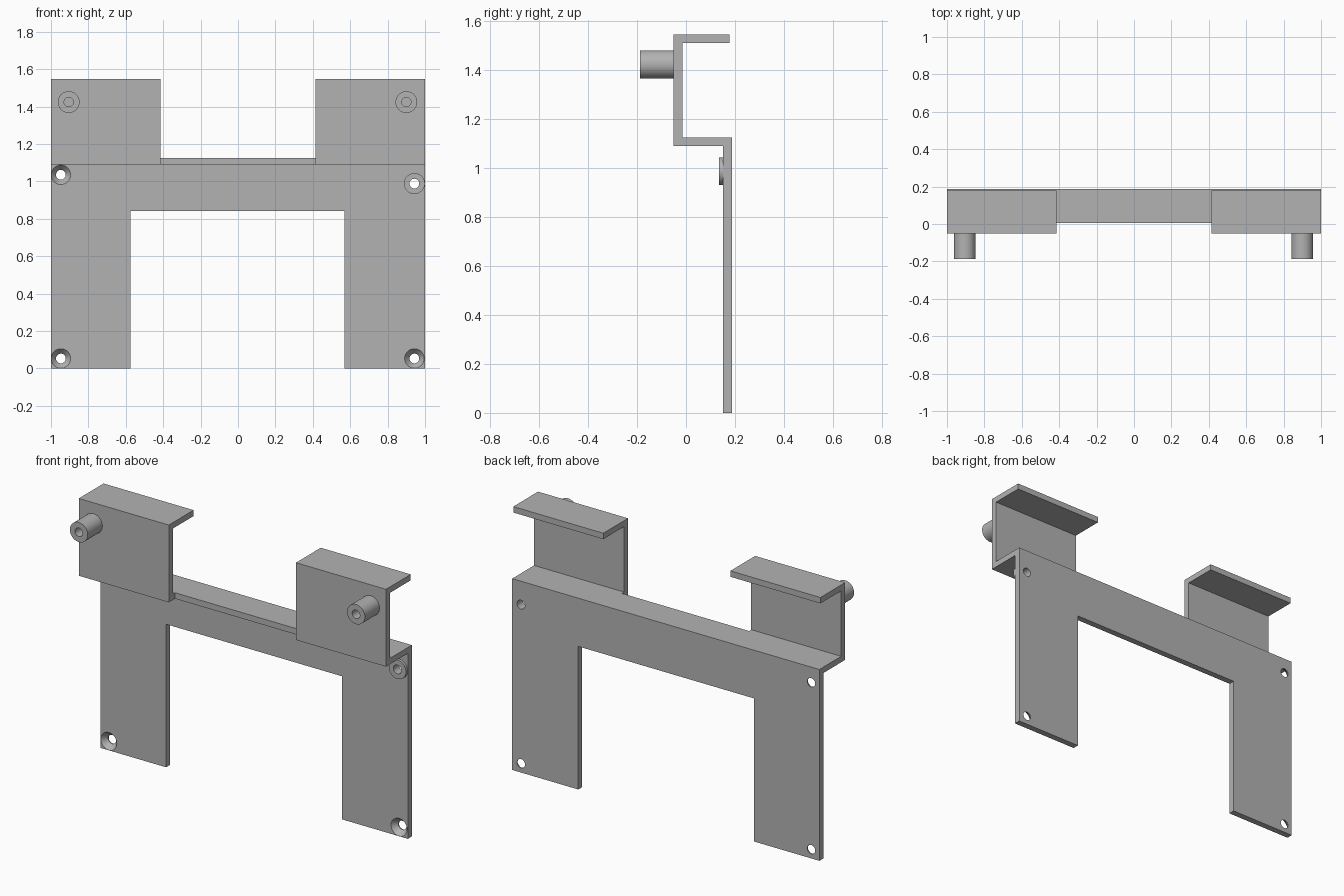
import bpy, bmesh, math
from mathutils import Matrix, Vector

cube = bpy.data.objects.get("Cube")
if cube:
    bpy.data.objects.remove(cube, do_unlink=True)

grey = bpy.data.materials.new("plain grey")
grey.use_nodes = True
GREY = (0.45, 0.45, 0.45, 1)
grey.diffuse_color = GREY
grey.node_tree.nodes["Principled BSDF"].inputs["Base Color"].default_value = GREY

FRONT, BACK = 0.151, 0.188      # mounting plate, front and back
TAB_FRONT, TAB_BACK = -0.052, -0.015
SHELF_LOW, SHELF_TOP, TOP = 1.091, 1.126, 1.546
TAB_IN = 0.414                  # inner edge of the raised tabs


def finish(name, bm):
    bmesh.ops.recalc_face_normals(bm, faces=bm.faces)
    mesh = bpy.data.meshes.new(name)
    bm.to_mesh(mesh)
    bm.free()
    mesh.materials.append(grey)
    obj = bpy.data.objects.new(name, mesh)
    bpy.context.collection.objects.link(obj)
    return obj


def extrude(name, points, axis, start, end):
    """Extrude a 2D outline along x, y or z between two positions."""
    bm = bmesh.new()
    def place(a, b):
        co = [a, b]
        co.insert(axis, start)
        return co
    face = bm.faces.new([bm.verts.new(place(a, b)) for a, b in points])
    ext = bmesh.ops.extrude_face_region(bm, geom=[face])["geom"]
    offset = Vector((0, 0, 0))
    offset[axis] = end - start
    bmesh.ops.translate(bm, vec=offset, verts=[v for v in ext if isinstance(v, bmesh.types.BMVert)])
    return finish(name, bm)


def turn(name, profile, x, z):
    """Revolve (radius, y) points about a front-to-back axis at x, z."""
    bm = bmesh.new()
    verts = [bm.verts.new((x + r, y, z)) for r, y in profile]
    edges = [bm.edges.new(pair) for pair in zip(verts, verts[1:])]
    bmesh.ops.spin(bm, geom=verts + edges, cent=(x, 0, z), axis=(0, 1, 0),
                   angle=math.tau, steps=40, use_duplicate=False)
    bmesh.ops.remove_doubles(bm, verts=bm.verts, dist=1e-5)
    return finish(name, bm)


def smooth(obj):
    bpy.ops.object.select_all(action='DESELECT')
    obj.select_set(True)
    bpy.context.view_layer.objects.active = obj
    bpy.ops.object.shade_smooth_by_angle(angle=math.radians(30))


def cut(obj, cutter):
    mod = obj.modifiers.new("hole", 'BOOLEAN')
    mod.operation, mod.solver, mod.object = 'DIFFERENCE', 'EXACT', cutter
    bpy.context.view_layer.objects.active = obj
    bpy.ops.object.modifier_apply(modifier=mod.name)
    bpy.data.objects.remove(cutter, do_unlink=True)


# Mounting plate: two legs joined by a crossbar
plate = extrude("mounting_plate",
                [(-1, 0), (-0.574, 0), (-0.574, 0.842), (0.57, 0.842),
                 (0.57, 0), (1, 0), (1, SHELF_TOP), (-1, SHELF_TOP)], 1, FRONT, BACK)

# Countersunk screw holes
HOLE, SINK = 0.026, 0.052
for x, z in ((-0.947, 1.035), (-0.947, 0.053), (0.943, 0.053)):
    cut(plate, turn("countersink_cutter",
                    [(0, FRONT - 0.01), (SINK, FRONT - 0.01), (SINK, FRONT), (HOLE, BACK - 0.006),
                     (HOLE, BACK + 0.02), (0, BACK + 0.02)], x, z))

# Raised boss with a straight hole through the plate
BOSS_X, BOSS_Z, BOSS_FRONT = 0.943, 0.988, 0.135
cut(plate, turn("boss_cutter", [(0, 0.1), (HOLE, 0.1), (HOLE, 0.25), (0, 0.25)], BOSS_X, BOSS_Z))
smooth(plate)
smooth(turn("screw_boss", [(HOLE, FRONT), (HOLE, BOSS_FRONT), (0.056, BOSS_FRONT), (0.056, FRONT)],
            BOSS_X, BOSS_Z))

# Shelf, a little shallower between the tabs
extrude("shelf",
        [(-1, TAB_BACK), (-TAB_IN, TAB_BACK), (-TAB_IN, 0.005), (TAB_IN, 0.005),
         (TAB_IN, TAB_BACK), (1, TAB_BACK), (1, FRONT), (-1, FRONT)], 2, SHELF_LOW, SHELF_TOP)

# Raised tabs with top flanges, each carrying a hollow post
for side, s, post_x in (("right", -1, -0.905), ("left", 1, 0.9)):
    extrude(side + "_tab",
            [(TAB_FRONT, SHELF_LOW), (TAB_BACK, SHELF_LOW), (TAB_BACK, TOP - 0.035),
             (0.178, TOP - 0.035), (0.178, TOP), (TAB_FRONT, TOP)], 0, s * TAB_IN, s)
    smooth(turn(side + "_post",
                [(0.058, TAB_FRONT), (0.058, -0.188), (0.025, -0.188),
                 (0.025, TAB_FRONT - 0.002), (0, TAB_FRONT - 0.002)], post_x, 1.424))
